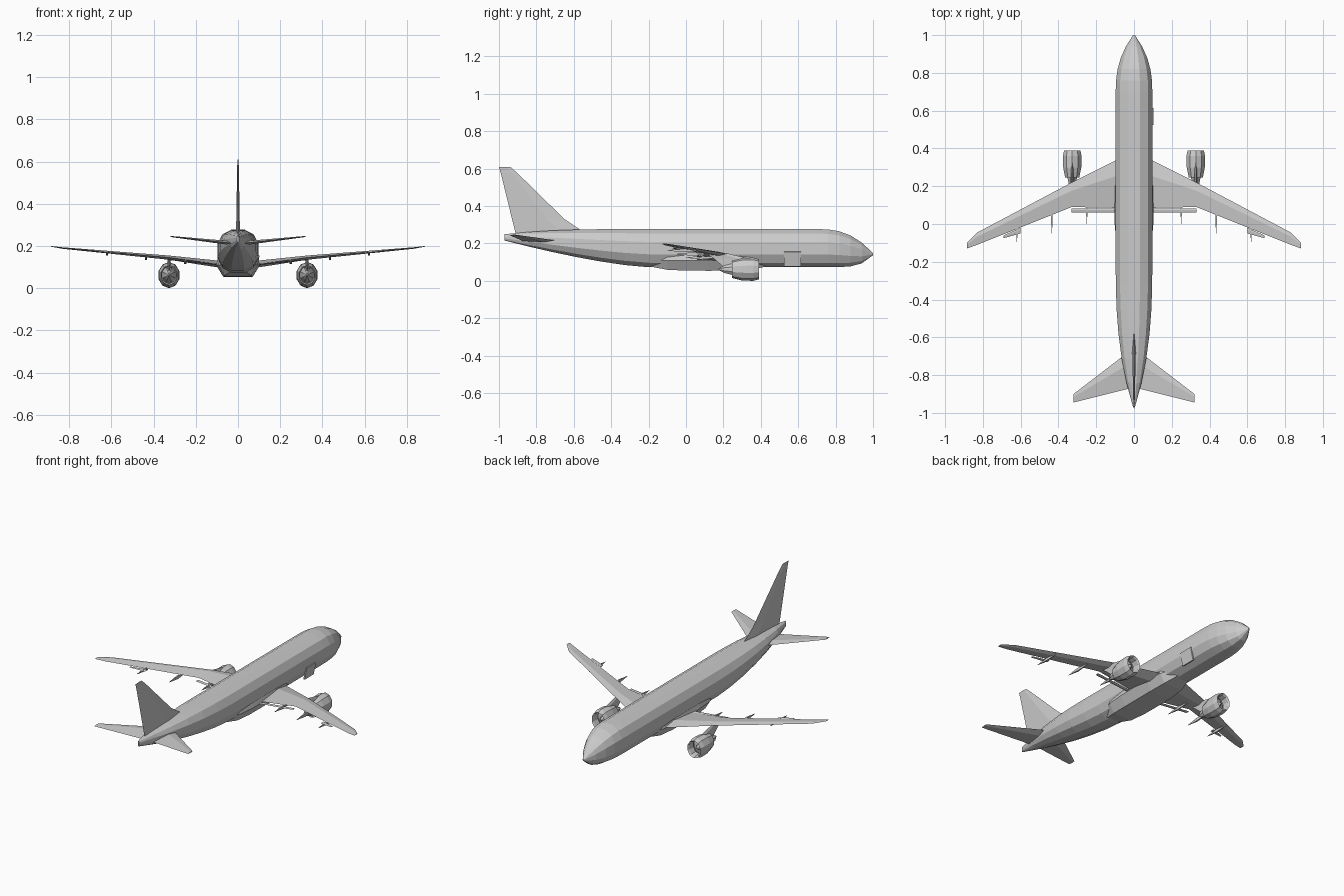
import bpy, bmesh
from math import cos, sin, pi, copysign
from mathutils import Vector

cube = bpy.data.objects.get("Cube")
if cube:
    bpy.data.objects.remove(cube, do_unlink=True)

colour = (0.6, 0.6, 0.6, 1)
grey = bpy.data.materials.new("light grey")
grey.use_nodes = True
grey.diffuse_color = colour
grey.node_tree.nodes["Principled BSDF"].inputs["Base Color"].default_value = colour

BODY_WIDTH, BODY_BOTTOM, BODY_TOP = 0.1, 0.07, 0.28


def loft(name, rings, capped=True):
    """Skin a row of equal rings with flat quads."""
    bm = bmesh.new()
    rows = [[bm.verts.new(point) for point in ring] for ring in rings]
    for near, far in zip(rows, rows[1:]):
        for i in range(len(near)):
            bm.faces.new((near[i - 1], near[i], far[i], far[i - 1]))
    if capped:
        bm.faces.new(rows[0])
        bm.faces.new(rows[-1])
    bmesh.ops.recalc_face_normals(bm, faces=bm.faces)
    mesh = bpy.data.meshes.new(name)
    bm.to_mesh(mesh)
    bm.free()
    mesh.materials.append(grey)
    obj = bpy.data.objects.new(name, mesh)
    bpy.context.collection.objects.link(obj)
    return obj


def oval(x, y, z, width, height, sides, squareness=1):
    """Ring of points around the y axis; squareness below one gives fuller corners."""
    def bulge(value):
        return copysign(abs(value) ** squareness, value)

    angles = [2 * pi * (i + 0.5) / sides for i in range(sides)]
    return [(x + width * bulge(cos(a)), y, z + height * bulge(sin(a))) for a in angles]


def taper(start, end, steps, tip_bottom, tip_top, powers):
    """Fuselage rings that narrow from the full section to a tip."""
    rings = []
    for i in range(steps + 1):
        t = i / steps
        narrow, rise, drop = (t ** power for power in powers)
        bottom = BODY_BOTTOM + (tip_bottom - BODY_BOTTOM) * rise
        top = BODY_TOP + (tip_top - BODY_TOP) * drop
        width = BODY_WIDTH * (1 - 0.95 * narrow)
        rings.append(oval(0, start + (end - start) * t, (top + bottom) / 2,
                          width, (top - bottom) / 2, 12, 0.85))
    return rings


def blade(name, sections, place):
    """Loft thin foils from (span, leading edge, trailing edge, offset, thickness)."""
    rings = []
    for span, lead, trail, offset, thickness in sections:
        middle = lead + (trail - lead) / 3
        corners = [(lead, 0), (middle, thickness / 2), (trail, 0), (middle, -thickness / 2)]
        rings.append([place(span, chord, offset + lift) for chord, lift in corners])
    return loft(name, rings)


def tube(name, centre, size, stations, sides=10, capped=True):
    """Loft ovals along y; stations are (distance, relative radius)."""
    x, y, z = centre
    width, height = size
    return loft(name, [oval(x, y + along, z, width * radius, height * radius, sides)
                       for along, radius in stations], capped)


# Fuselage: tapering tail, straight cabin, rounded nose
tail = taper(-0.2, -0.97, 6, 0.215, 0.25, (2.6, 1.4, 3))
nose = taper(0.7, 1, 5, 0.137, 0.148, (2.4, 5, 2.6))
loft("fuselage", tail[::-1] + nose)

# Belly fairing between the wings
fairing = []
for step in range(-3, 4):
    fullness = 1 - (step / 3) ** 4
    width, bottom = 0.05 + 0.054 * fullness, 0.08 - 0.026 * fullness
    fairing.append([(side * width * flare, 0.12 + step * 0.11, z)
                    for side, flare, z in ((1, 0.9, 0.15), (1, 1, 0.11), (1, 0.67, bottom),
                                           (-1, 0.67, bottom), (-1, 1, 0.11), (-1, 0.9, 0.15))])
loft("belly_fairing", fairing)

# Tail fin with a fillet at its root and a clipped tip
blade("tail_fin",
      [(0.25, -0.53, -0.91, 0, 0.02), (0.33, -0.65, -0.93, 0, 0.016),
       (0.575, -0.9, -0.99, 0, 0.008), (0.61, -0.94, -1, 0, 0.004)],
      lambda span, chord, offset: (offset, chord, span))

for side_name, side in (("left", 1), ("right", -1)):
    engine_x, engine_z = side * 0.327, 0.062

    def level(span, chord, offset):
        return (side * span, chord, offset)

    def upright(span, chord, offset):
        return (engine_x + offset, chord, span)

    # Main wing with a raked tip
    blade(f"{side_name}_wing",
          [(0.06, 0.355, 0.085, 0.11, 0.034), (0.33, 0.22, 0.09, 0.145, 0.02),
           (0.83, -0.045, -0.11, 0.19, 0.007), (0.885, -0.1, -0.13, 0.198, 0.003)], level)

    # Flap strips behind the trailing edge
    blade(f"{side_name}_inner_flap",
          [(0.09, 0.083, 0.06, 0.112, 0.006), (0.33, 0.083, 0.06, 0.136, 0.006)], level)
    blade(f"{side_name}_outer_flap",
          [(0.6, -0.02, -0.05, 0.166, 0.004), (0.69, -0.06, -0.075, 0.176, 0.004)], level)

    # Flap track fairings hung along the trailing edge
    inner, outer = Vector((0.25, 0.08, 0.124)), Vector((0.62, -0.02, 0.163))
    for label, share in (("inner", 0), ("middle", 0.5), ("outer", 1)):
        x, y, z = inner.lerp(outer, share)
        tube(f"{side_name}_{label}_track_fairing", (side * x, y, z), (0.007, 0.013),
             [(0.08, 0.3), (0, 1), (-0.08, 0.1)], sides=4)

    # Tailplane
    blade(f"{side_name}_tailplane",
          [(0.02, -0.67, -0.87, 0.212, 0.02), (0.32, -0.9, -0.945, 0.245, 0.005)], level)

    # Engine: open cowl, fan face with spinner, and exhaust core
    centre, size = (engine_x, 0.3, engine_z), (0.052, 0.062)
    tube(f"{side_name}_engine_cowl", centre, size,
         [(-0.05, 0.65), (-0.055, 0.75), (0, 0.97), (0.06, 1),
          (0.09, 0.87), (0.08, 0.77), (0.04, 0.73)], capped=False)
    tube(f"{side_name}_engine_fan", centre, size, [(0.035, 0.76), (0.045, 0.27), (0.07, 0.04)])
    tube(f"{side_name}_engine_core", centre, size,
         [(0, 0.68), (-0.06, 0.5), (-0.095, 0.35), (-0.125, 0.07)], sides=8)

    # Pylon joining the engine to the wing
    blade(f"{side_name}_engine_pylon",
          [(0.075, 0.33, 0.2, 0, 0.014), (0.118, 0.345, 0.15, 0, 0.014),
           (0.147, 0.22, 0.11, 0, 0.01)], upright)

# Cargo door plate on the lower left side
outer_top, outer_bottom = Vector((0.103, 0, 0.155)), Vector((0.086, 0, 0.078))
inward = Vector((-0.008, 0, 0.002))
door = [outer_top, outer_bottom, outer_bottom + inward, outer_top + inward]
loft("cargo_door", [[corner + Vector((0, y, 0)) for corner in door] for y in (0.525, 0.615)])
